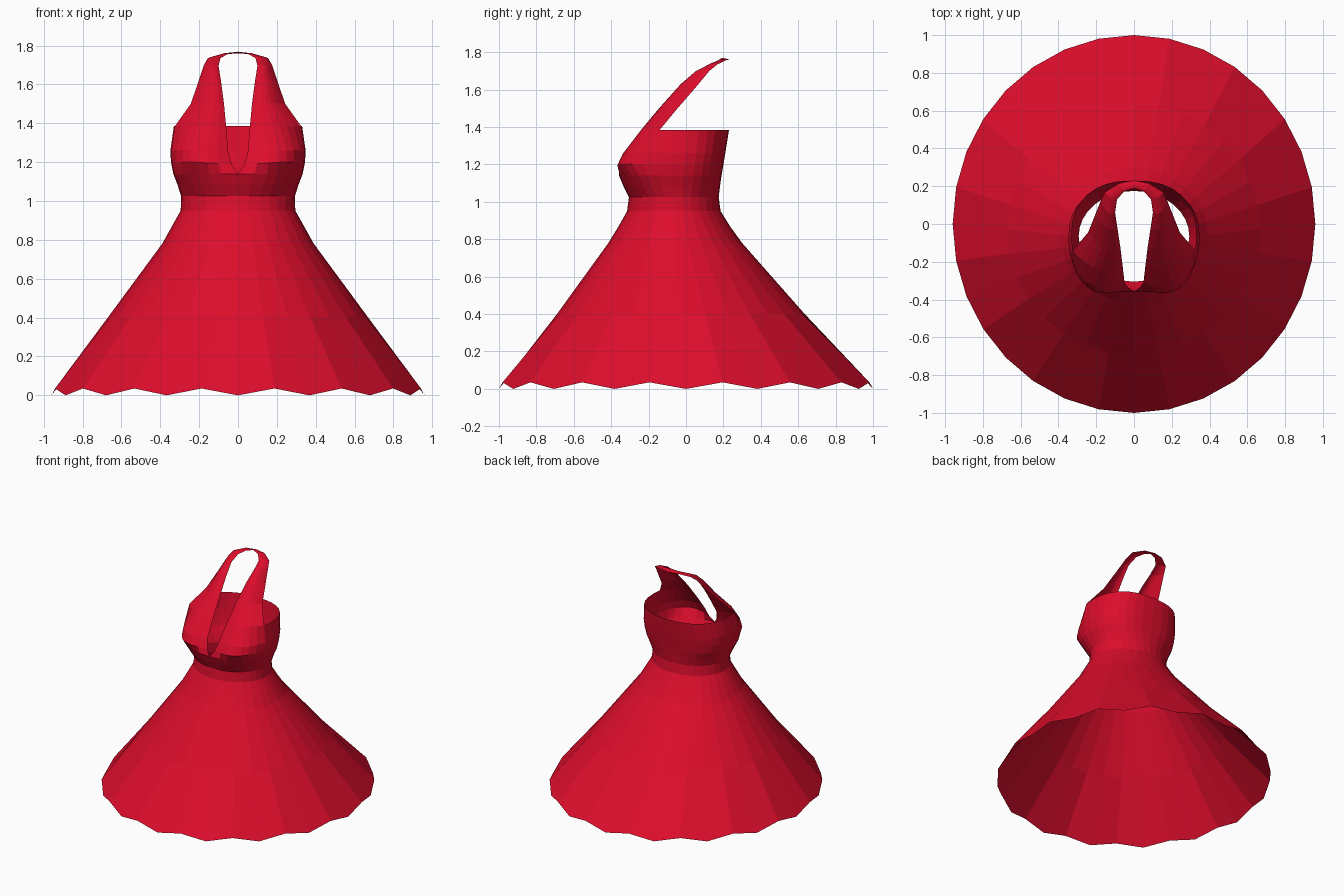
import bpy
from math import sin, cos, radians, copysign

if "Cube" in bpy.data.objects:
    bpy.data.objects.remove(bpy.data.objects["Cube"])

N = 32  # segments round the dress

red = bpy.data.materials.new("red_cloth")
red.diffuse_color = (0.72, 0.004, 0.025, 1)
red.use_nodes = True
red.node_tree.nodes["Principled BSDF"].inputs["Base Color"].default_value = red.diffuse_color


def ring_point(i, z, rx, front, back, p=2.0):
    """Point i of a rounded cross-section; i = 0 is the front centre."""
    a = radians(-90 + 360 * i / N)
    c, s = cos(a), sin(a)
    x = copysign(abs(c) ** (2 / p), c) * rx if abs(c) > 1e-6 else 0.0
    y = (front + back) / 2 + copysign(abs(s) ** (2 / p), s) * (back - front) / 2
    return (x, y, z)


def lattice(rows):
    """Vertices and quads joining equally long rows of points."""
    n = len(rows[0])
    verts = [p for r in rows for p in r]
    faces = [(j * n + i, j * n + i + 1, (j + 1) * n + i + 1, (j + 1) * n + i)
             for j in range(len(rows) - 1) for i in range(n - 1)]
    return verts, faces


def half_object(name, patches):
    """Join patches of the +x half into one object and mirror it."""
    verts, faces = [], []
    for v, f in patches:
        k = len(verts)
        verts += v
        faces += [tuple(a + k for a in q) for q in f]
    me = bpy.data.meshes.new(name)
    me.from_pydata(verts, [], faces)
    me.materials.append(red)
    ob = bpy.data.objects.new(name, me)
    bpy.context.collection.objects.link(ob)
    weld = ob.modifiers.new("weld", 'WELD')
    weld.merge_threshold = 0.0005
    ob.modifiers.new("mirror", 'MIRROR').use_clip = True
    return ob


def arc(p0, pm, p1, n):
    """Quadratic curve through three points."""
    out = []
    for i in range(n + 1):
        t = i / n
        a, b, c = 2 * (t - .5) * (t - 1), 4 * t * (1 - t), 2 * t * (t - .5)
        out.append(tuple(a * u + b * v + c * w for u, v, w in zip(p0, pm, p1)))
    return out


H = N // 2
PIT = 7  # column where the armhole begins

# Skirt: flared rings with a zigzag hem
skirt_rings = [(0.95, 0.295, -0.315, 0.185), (0.87, 0.34, -0.36, 0.235),
               (0.78, 0.39, -0.415, 0.30), (0.40, 0.67, -0.69, 0.635)]
skirt = [[ring_point(i, *r) for i in range(H + 1)] for r in skirt_rings]
skirt.append([ring_point(i, 0.035 * (i % 2), 0.96, -1, 1) for i in range(H + 1)])
half_object("skirt", [lattice(skirt[::-1])])

# Waistband and lower bodice
lower_rings = [(0.95, 0.295, -0.315, 0.185, 2.0), (1.025, 0.293, -0.305, 0.175, 2.0),
               (1.085, 0.312, -0.335, 0.182, 2.2), (1.14, 0.333, -0.358, 0.19, 2.4)]
lower = [[ring_point(i, *r) for i in range(H + 1)] for r in lower_rings]

# Back panel, from armhole to centre back
chest_rings = [lower_rings[-1], (1.20, 0.345, -0.36, 0.20, 2.4),
               (1.26, 0.348, -0.36, 0.21, 2.4), (1.385, 0.33, -0.36, 0.23, 2.4)]
back = [[ring_point(i, *r) for i in range(PIT, H + 1)] for r in chest_rings]
pit = [r[0] for r in back]

# Front cup running up into the halter strap: inner edge, middle, outer edge
cup = [((0.032, -0.335, 1.185), (0.23, -0.347, 1.20), pit[1]),
       ((0.05, -0.31, 1.25), (0.23, -0.32, 1.26), pit[2]),
       ((0.06, -0.225, 1.37), (0.195, -0.235, 1.385), pit[3]),
       ((0.072, -0.125, 1.50), (0.155, -0.132, 1.505), (0.243, -0.045, 1.50)),
       ((0.088, -0.02, 1.62), (0.146, -0.02, 1.63), (0.205, 0.05, 1.61)),
       ((0.10, 0.06, 1.695), (0.14, 0.06, 1.70), (0.175, 0.125, 1.70)),
       ((0.09, 0.13, 1.735), (0.125, 0.14, 1.742), (0.155, 0.168, 1.735)),
       ((0.05, 0.175, 1.758), (0.065, 0.19, 1.761), (0.08, 0.215, 1.757)),
       ((0.0, 0.19, 1.768), (0.0, 0.21, 1.767), (0.0, 0.232, 1.758))]
front = [lower[-1][:PIT + 1]] + [arc(*c, PIT) for c in cup]

half_object("halter_bodice", [lattice(lower), lattice(back), lattice(front)])
